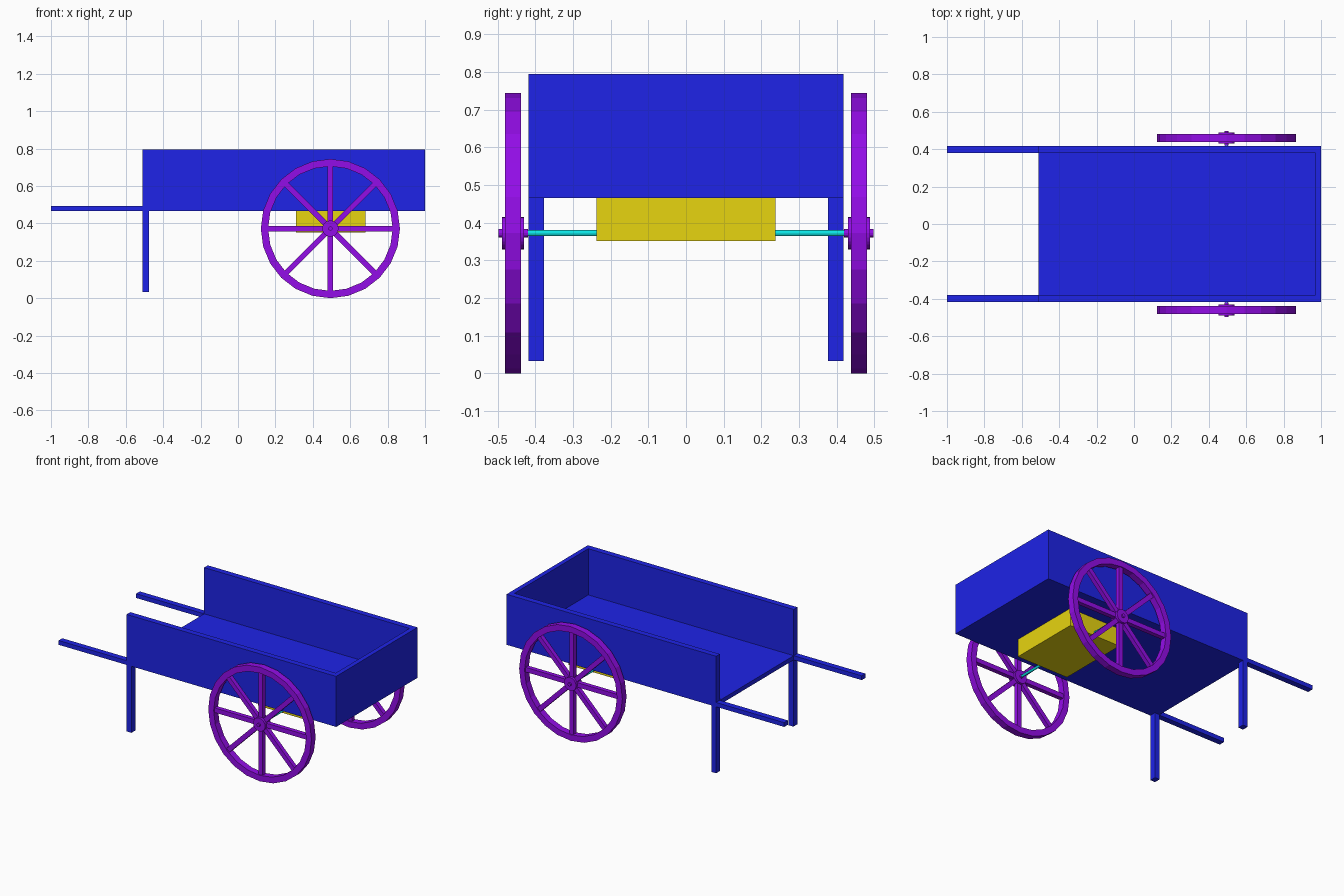
import bpy, bmesh, math
from mathutils import Matrix, Vector

if "Cube" in bpy.data.objects:
    bpy.data.objects.remove(bpy.data.objects["Cube"])


def material(name, rgb):
    m = bpy.data.materials.new(name)
    m.diffuse_color = (*rgb, 1)
    m.use_nodes = True
    m.node_tree.nodes["Principled BSDF"].inputs["Base Color"].default_value = m.diffuse_color
    return m


BLUE = material("blue_paint", (0.013, 0.017, 0.8))
PURPLE = material("purple_paint", (0.29, 0.004, 0.8))
YELLOW = material("yellow_paint", (0.8, 0.66, 0.005))
CYAN = material("cyan_paint", (0.004, 0.8, 0.8))


def finish(name, bm, mat):
    bmesh.ops.recalc_face_normals(bm, faces=bm.faces)
    mesh = bpy.data.meshes.new(name)
    bm.to_mesh(mesh)
    bm.free()
    mesh.materials.append(mat)
    ob = bpy.data.objects.new(name, mesh)
    bpy.context.collection.objects.link(ob)
    return ob


def add_box(bm, x, y, z, turn=Matrix()):
    centre = Vector([(a + b) / 2 for a, b in (x, y, z)])
    size = [b - a for a, b in (x, y, z)]
    bmesh.ops.create_cube(bm, size=1, matrix=turn @ Matrix.Translation(centre)
                          @ Matrix.Diagonal((*size, 1)))


def box(name, x, y, z, mat):
    bm = bmesh.new()
    add_box(bm, x, y, z)
    return finish(name, bm, mat)


def add_rod(bm, radius, length, sides):
    # cylinder along y
    bmesh.ops.create_cone(bm, cap_ends=True, segments=sides, radius1=radius, radius2=radius,
                          depth=length, matrix=Matrix.Rotation(math.pi / 2, 4, 'X'))


def ring(name, outer, inner, width, sides, mat):
    # rectangular section revolved around y
    bm = bmesh.new()
    h = width / 2
    section = [(outer, -h), (outer, h), (inner, h), (inner, -h)]
    loops = []
    for i in range(sides):
        a = 2 * math.pi * i / sides
        loops.append([bm.verts.new((r * math.cos(a), y, r * math.sin(a))) for r, y in section])
    for i in range(sides):
        p, q = loops[i], loops[(i + 1) % sides]
        for k in range(4):
            n = (k + 1) % 4
            bm.faces.new((p[k], p[n], q[n], q[k]))
    return finish(name, bm, mat)


# Open-ended cargo bed
IN, OUT = 0.38, 0.418
box("bed_floor", (-0.51, 0.97), (-IN, IN), (0.466, 0.494), BLUE)
box("bed_end_wall", (0.97, 1.0), (-IN, IN), (0.466, 0.795), BLUE)

# Side walls, handles and legs
for side, s in (("near", -1), ("far", 1)):
    y = sorted((s * IN, s * OUT))
    box(f"bed_side_wall_{side}", (-0.51, 1.0), y, (0.466, 0.795), BLUE)
    box(f"handle_{side}", (-1.0, -0.51), y, (0.466, 0.494), BLUE)
    box(f"leg_{side}", (-0.51, -0.475), sorted((s * 0.377, s * OUT)), (0.033, 0.466), BLUE)

# Axle and its mounting block
AX = Vector((0.494, 0, 0.372))
box("axle_block", (0.309, 0.681), (-0.237, 0.237), (0.351, 0.466), YELLOW)
bm = bmesh.new()
add_rod(bm, 0.008, 0.86, 16)
finish("axle", bm, CYAN).location = AX

# Spoked wheels
for side, s in (("near", -1), ("far", 1)):
    place = AX + Vector((0, s * 0.459, 0))
    ring(f"wheel_rim_{side}", 0.372, 0.333, 0.043, 24, PURPLE).location = place

    bm = bmesh.new()
    for i in range(8):
        add_box(bm, (0.03, 0.336), (-0.014, 0.014), (-0.015, 0.015),
                Matrix.Rotation(i * math.pi / 4, 4, 'Y'))
    finish(f"wheel_spokes_{side}", bm, PURPLE).location = place

    bm = bmesh.new()
    add_rod(bm, 0.043, 0.058, 24)
    finish(f"wheel_hub_{side}", bm, PURPLE).location = place

    bm = bmesh.new()
    add_rod(bm, 0.011, 0.078, 16)
    finish(f"hub_cap_{side}", bm, PURPLE).location = place
